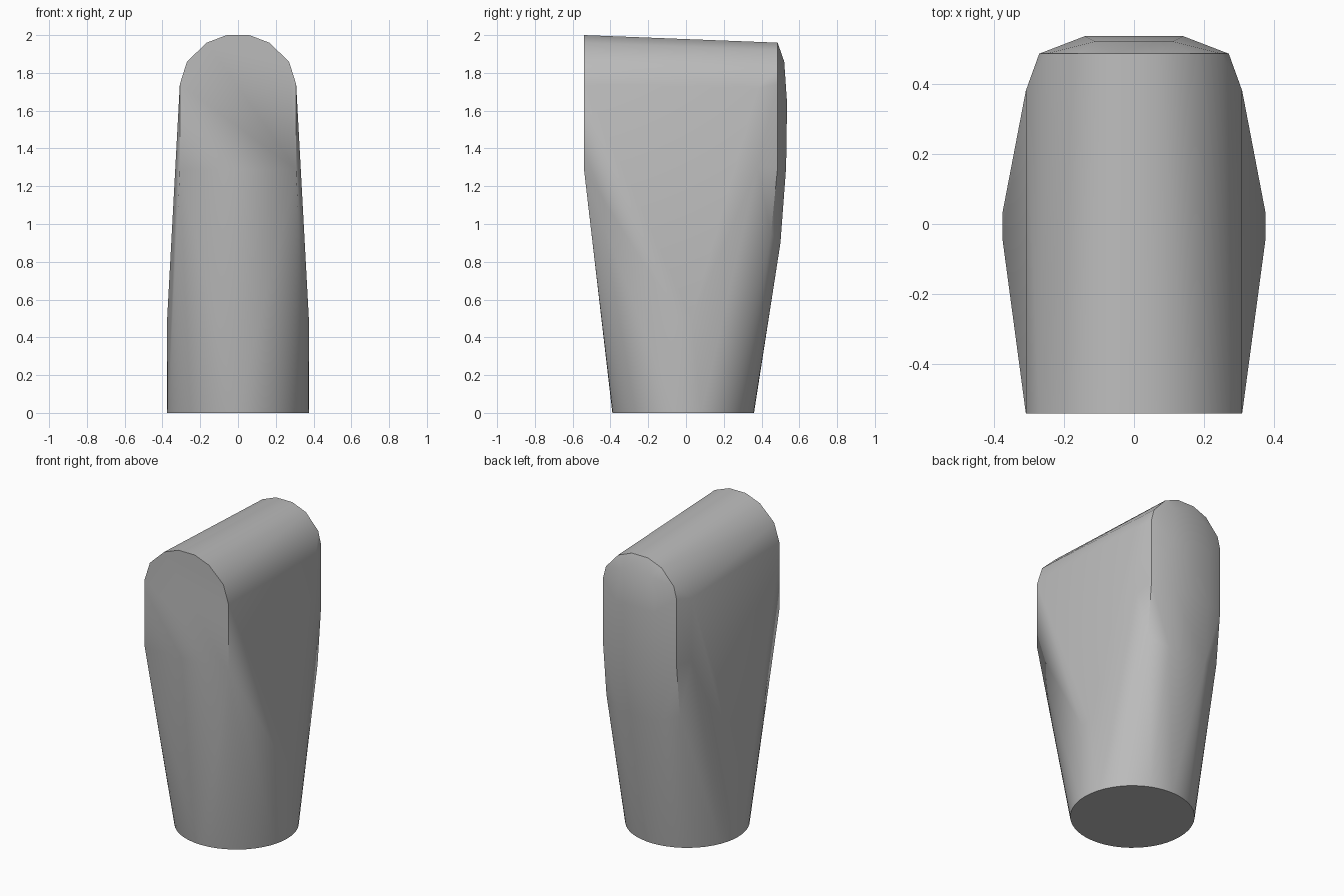
import bpy, bmesh, math

cube = bpy.data.objects.get("Cube")
if cube:
    bpy.data.objects.remove(cube, do_unlink=True)

# One flat grey material
grey = bpy.data.materials.new("plain grey")
grey.use_nodes = True
colour = (0.5, 0.5, 0.5, 1)
grey.diffuse_color = colour
grey.node_tree.nodes["Principled BSDF"].inputs["Base Color"].default_value = colour

# Round foot
points = []
R, CY, SIDES = 0.375, -0.015, 48
for i in range(SIDES):
    a = 2 * math.pi * i / SIDES
    points.append((R * math.cos(a), CY + R * math.sin(a), 0))

half = []
# Slight swell of the flanks above the foot
half += [(0.375, y, 0.5) for y in (-0.04, 0.03)]
# Flat front with an arched top
half += [(0.308, -0.54, z) for z in (1.29, 1.74)]
half += [(0.27, -0.54, 1.86), (0.165, -0.54, 1.96), (0.06, -0.54, 2.0)]
# Flanks narrowing to the rear
half += [(0.308, 0.38, z) for z in (1.3, 1.72)]
# Rear arch
half += [(0.27, 0.45, 0.95), (0.27, 0.485, 1.3), (0.27, 0.485, 1.74),
         (0.25, 0.485, 1.82), (0.16, 0.485, 1.92), (0.06, 0.485, 1.96)]
# Raised rear panel
half += [(0.14, 0.5, 0.9), (0.14, 0.53, 1.3), (0.14, 0.535, 1.64), (0.11, 0.52, 1.86)]
points += [(s * x, y, z) for x, y, z in half for s in (-1, 1)]

# Skin all the outlines into one solid
bm = bmesh.new()
for p in points:
    bm.verts.new(p)
result = bmesh.ops.convex_hull(bm, input=bm.verts)
loose = [v for v in bm.verts if not v.link_faces]
bmesh.ops.delete(bm, geom=loose, context='VERTS')
bmesh.ops.dissolve_limit(bm, angle_limit=math.radians(0.5), verts=bm.verts, edges=bm.edges)
bmesh.ops.recalc_face_normals(bm, faces=bm.faces)

mesh = bpy.data.meshes.new("tapered_body")
bm.to_mesh(mesh)
bm.free()
mesh.materials.append(grey)
body = bpy.data.objects.new("tapered_body", mesh)
bpy.context.collection.objects.link(body)

# Soft flanks, crisp rims
bpy.ops.object.select_all(action='DESELECT')
body.select_set(True)
bpy.context.view_layer.objects.active = body
bpy.ops.object.shade_smooth_by_angle(angle=math.radians(35))
